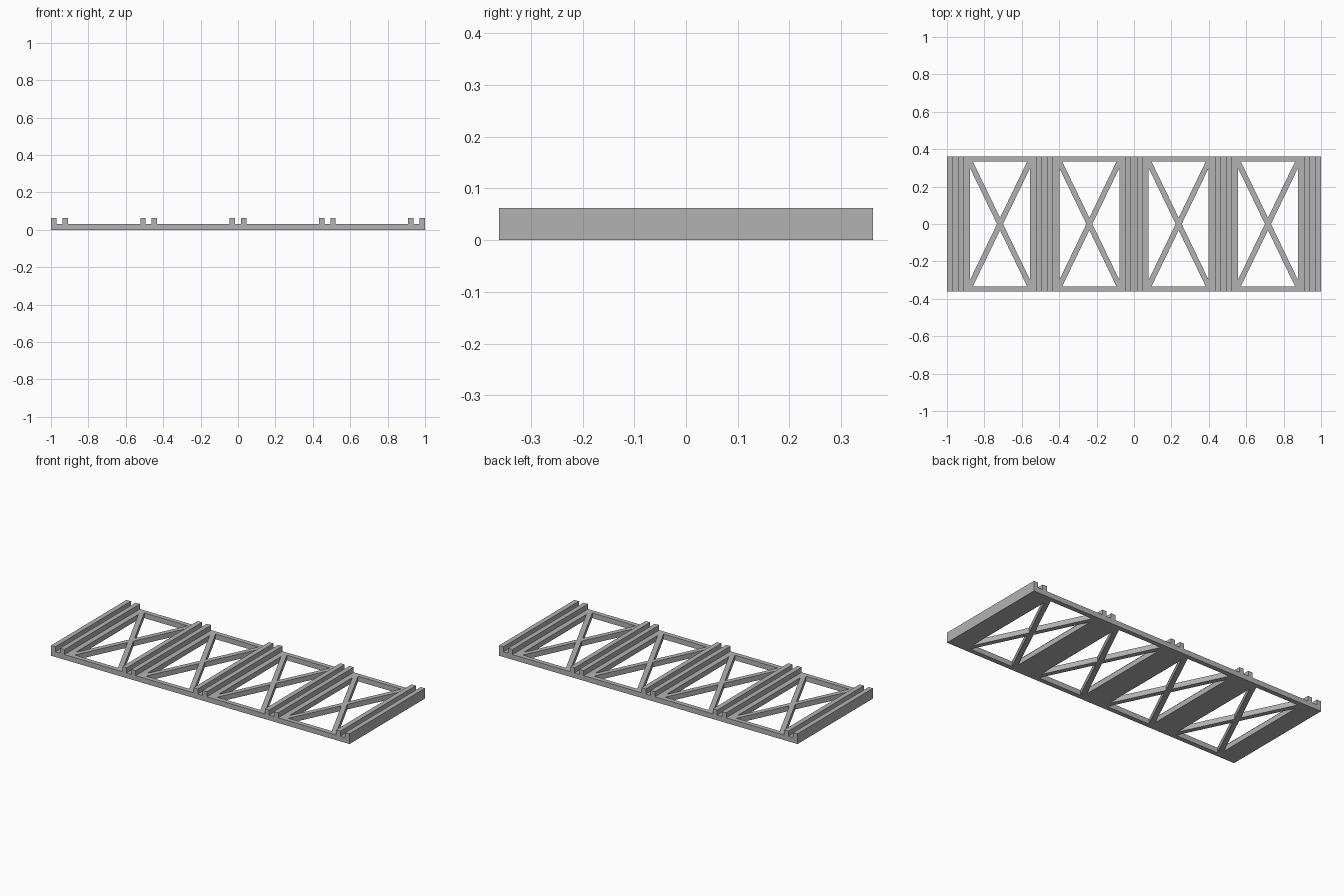
import bpy
import bmesh
from mathutils import Vector

cube = bpy.data.objects.get("Cube")
if cube:
    bpy.data.objects.remove(cube, do_unlink=True)

HALF_X, HALF_Y = 1.0, 0.361
DECK, TOP = 0.031, 0.062
PITCH = 0.4775            # spacing of the cross slabs
SLAB = 0.078              # half width of a slab
RAIL = 0.028              # width of the long edge rails
BRACE = 0.0145            # half width of a diagonal brace
RIB_IN, RIB_OUT = 0.016, 0.045

grey = bpy.data.materials.new("plain grey")
grey.use_nodes = True
colour = (0.45, 0.45, 0.45, 1)
grey.diffuse_color = colour
grey.node_tree.nodes["Principled BSDF"].inputs["Base Color"].default_value = colour


def prism(bm, points, z0, z1):
    """Upright prism over a flat outline."""
    face = bm.faces.new([bm.verts.new((x, y, z0)) for x, y in points])
    out = bmesh.ops.extrude_face_region(bm, geom=[face])
    verts = [g for g in out["geom"] if isinstance(g, bmesh.types.BMVert)]
    bmesh.ops.translate(bm, vec=(0, 0, z1 - z0), verts=verts)


def rect(x0, x1, y):
    return [(x0, -y), (x1, -y), (x1, y), (x0, y)]


def finish(name, bm):
    bmesh.ops.recalc_face_normals(bm, faces=bm.faces)
    mesh = bpy.data.meshes.new(name)
    bm.to_mesh(mesh)
    bm.free()
    mesh.materials.append(grey)
    obj = bpy.data.objects.new(name, mesh)
    bpy.context.scene.collection.objects.link(obj)
    return obj


# Flat deck
bm = bmesh.new()
prism(bm, rect(-HALF_X, HALF_X, HALF_Y), 0, DECK)
deck = finish("deck", bm)

# Triangular openings that leave crossed braces in each bay
bm = bmesh.new()
w, h = PITCH / 2 - SLAB, HALF_Y - RAIL
diagonal = Vector((w, h)).length
dx, dy = BRACE * diagonal / h, BRACE * diagonal / w
for bay in range(4):
    cx = (bay - 1.5) * PITCH
    for s in (-1, 1):
        prism(bm, [(cx, s * dy), (cx + w - dx, s * h), (cx - w + dx, s * h)], -0.1, 0.1)
        prism(bm, [(cx + s * dx, 0), (cx + s * w, h - dy), (cx + s * w, dy - h)], -0.1, 0.1)
cutter = finish("opening_cutter", bm)
cutter.hide_render = True

cut = deck.modifiers.new("openings", "BOOLEAN")
cut.operation = "DIFFERENCE"
cut.solver = "EXACT"
cut.object = cutter
bpy.context.view_layer.objects.active = deck
bpy.ops.object.modifier_apply(modifier=cut.name)
bpy.data.objects.remove(cutter, do_unlink=True)

# Paired ribs along every slab
for i in range(5):
    cx = (i - 2) * PITCH
    bm = bmesh.new()
    for s in (-1, 1):
        a, b = sorted((cx + s * RIB_IN, cx + s * RIB_OUT))
        prism(bm, rect(a, b, HALF_Y), DECK, TOP)
    finish(f"rib_pair_{i + 1}", bm)
